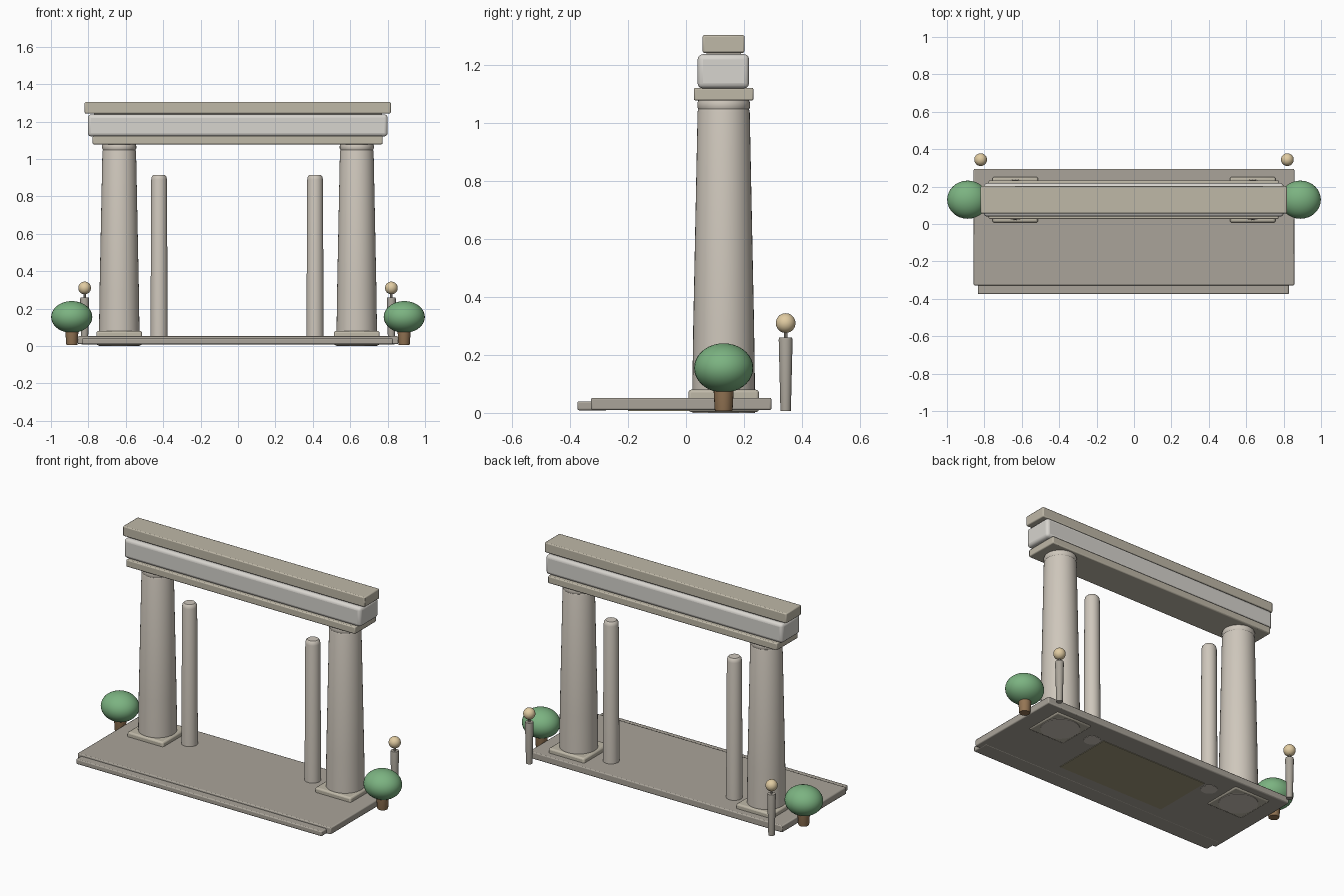
import bpy, math

if "Cube" in bpy.data.objects:
    bpy.data.objects.remove(bpy.data.objects["Cube"])


def material(name, rgb):
    m = bpy.data.materials.new(name)
    m.diffuse_color = (*rgb, 1)
    m.use_nodes = True
    m.node_tree.nodes["Principled BSDF"].inputs["Base Color"].default_value = m.diffuse_color
    return m


STONE = material("stone", (0.62, 0.57, 0.50))
PALE = material("pale_stone", (0.68, 0.66, 0.62))
TRIM = material("trim_stone", (0.52, 0.48, 0.39))
PAVING = material("paving", (0.40, 0.37, 0.32))
OLIVE = material("olive", (0.35, 0.32, 0.20))
LEAF = material("leaf", (0.20, 0.45, 0.22))
BARK = material("bark", (0.30, 0.18, 0.09))
LAMP = material("lamp", (0.75, 0.60, 0.36))


def finish(ob, name, mat):
    ob.name = name
    ob.data.materials.append(mat)
    bpy.context.view_layer.objects.active = ob
    bpy.ops.object.shade_smooth_by_angle(angle=math.radians(35))
    return ob


def box(name, x, y, z, mat, bevel=0.006, segments=2):
    """Bevelled box from (min, max) ranges."""
    bpy.ops.mesh.primitive_cube_add(size=1, location=[sum(r) / 2 for r in (x, y, z)])
    ob = bpy.context.object
    ob.scale = [r[1] - r[0] for r in (x, y, z)]
    bpy.ops.object.transform_apply(location=False, rotation=False, scale=True)
    if bevel:
        m = ob.modifiers.new("bevel", "BEVEL")
        m.width, m.segments = bevel, segments
    return finish(ob, name, mat)


def lathe(name, profile, x, y, mat, n=40):
    """Closed turned solid from (radius, z) points."""
    verts = [(r * math.cos(2 * math.pi * i / n), r * math.sin(2 * math.pi * i / n), z)
             for r, z in profile for i in range(n)]
    faces = [(k * n + i, k * n + (i + 1) % n, (k + 1) * n + (i + 1) % n, (k + 1) * n + i)
             for k in range(len(profile) - 1) for i in range(n)]
    faces += [tuple(reversed(range(n))), tuple(range(len(verts) - n, len(verts)))]
    me = bpy.data.meshes.new(name)
    me.from_pydata(verts, [], faces)
    ob = bpy.data.objects.new(name, me)
    ob.location = (x, y, 0)
    bpy.context.collection.objects.link(ob)
    bpy.ops.object.select_all(action='DESELECT')
    ob.select_set(True)
    return finish(ob, name, mat)


def ball(name, loc, radii, mat):
    bpy.ops.mesh.primitive_uv_sphere_add(segments=32, ring_count=18, radius=1, location=loc)
    ob = bpy.context.object
    ob.scale = radii
    bpy.ops.object.transform_apply(location=False, rotation=False, scale=True)
    return finish(ob, name, mat)


Y = 0.13  # depth line of the colonnade

# Platform, front step and floor panel set into the underside
box("platform", (-0.857, 0.857), (-0.328, 0.295), (0.01, 0.052), PAVING)
box("front_step", (-0.835, 0.828), (-0.375, -0.27), (0.009, 0.04), PAVING)
box("floor_panel", (-0.36, 0.36), (-0.2, 0.17), (0.007, 0.03), OLIVE, 0)

# Lintel: lower course, frieze and cap
box("lintel_base", (-0.777, 0.773), (0.027, 0.233), (1.078, 1.122), TRIM)
box("frieze", (-0.803, 0.8), (0.04, 0.218), (1.12, 1.238), PALE, 0.018, 3)
box("lintel_core", (-0.77, 0.77), (0.07, 0.19), (1.23, 1.25), STONE, 0)
box("lintel_cap", (-0.82, 0.817), (0.057, 0.202), (1.243, 1.304), TRIM)

for s, side in ((-1, "left"), (1, "right")):
    # Large tapered column with plinth and neck ring
    cx = s * 0.635
    box(side + "_plinth", (cx - 0.122, cx + 0.122), (Y - 0.122, Y + 0.122), (0.003, 0.08), TRIM, 0.01)
    lathe(side + "_column", [(0.108, 0), (0.108, 0.09), (0.105, 0.3), (0.09, 1.04), (0.087, 1.05)],
          cx, Y, STONE)
    lathe(side + "_capital", [(0.086, 1.045), (0.091, 1.055), (0.091, 1.07), (0.087, 1.08)], cx, Y, STONE)

    # Slender inner column with rounded top
    lathe(side + "_inner_column", [(0.046, 0.008), (0.046, 0.06), (0.042, 0.89), (0.039, 0.905), (0.031, 0.914)],
          -0.422 if s < 0 else 0.412, 0.135, STONE, 28)

    # Round shrub on a trunk
    lathe(side + "_trunk", [(0.029, 0.006), (0.031, 0.012), (0.036, 0.1)], s * 0.888, Y, BARK, 20)
    ball(side + "_shrub", (s * 0.889, Y, 0.155), (0.11, 0.102, 0.085), LEAF)

    # Rear lamp post
    px = s * 0.82
    lathe(side + "_post", [(0.018, 0.007), (0.024, 0.252), (0.022, 0.26)], px, 0.344, PAVING, 20)
    lathe(side + "_lamp_pin", [(0.006, 0.25), (0.006, 0.29)], px, 0.344, PAVING, 8)
    ball(side + "_lamp", (px, 0.344, 0.31), (0.034,) * 3, LAMP)
